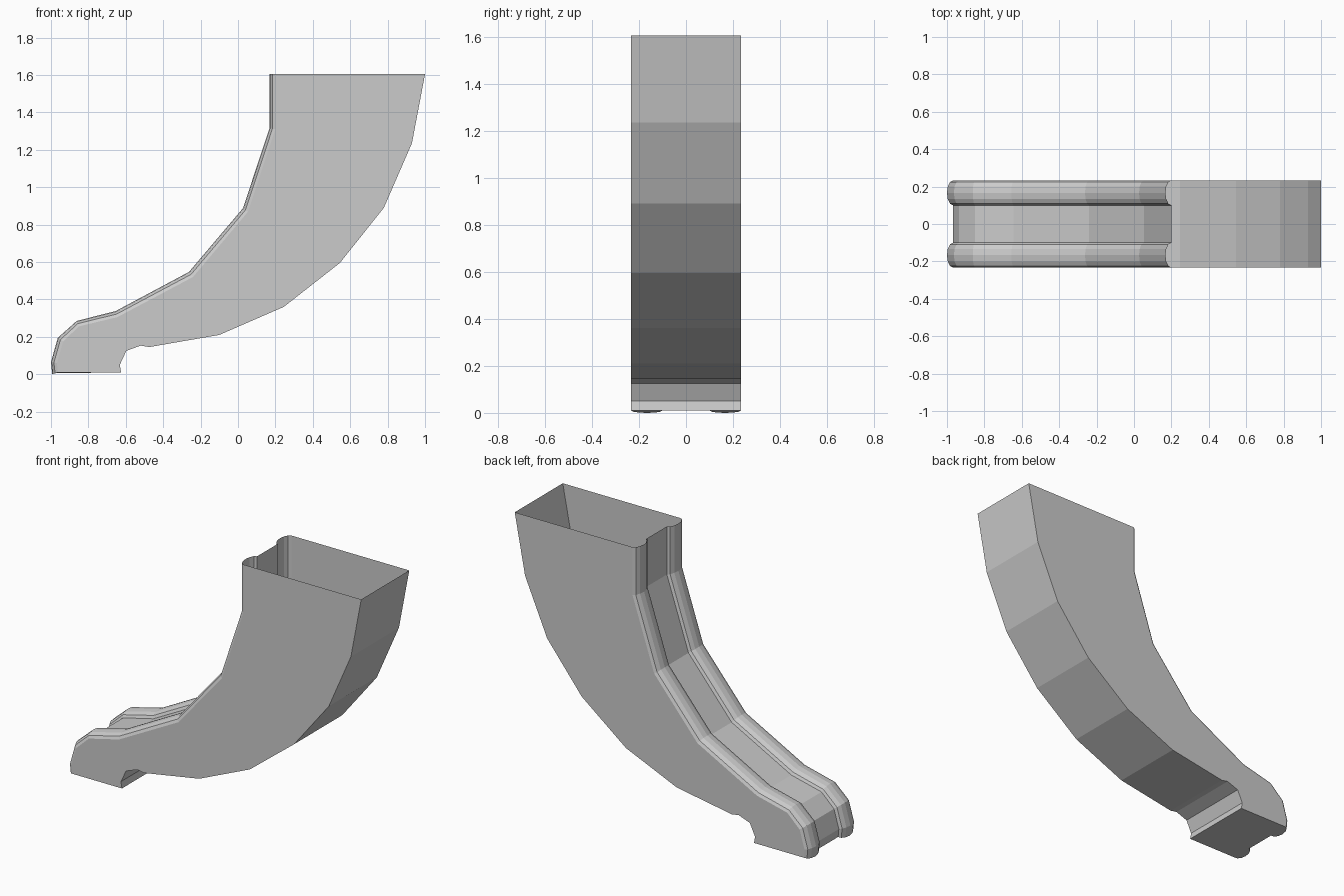
import bpy, bmesh, math

if "Cube" in bpy.data.objects:
    bpy.data.objects.remove(bpy.data.objects["Cube"])

HALF = 0.233      # half width of the leg
GROOVE = 0.10     # half width of the flat channel between the two beads

# Front edge: (inner x, z) for channel and sides, (crest x, z) for bead tops
front = [
    ((0.20, 1.605), (0.168, 1.605)), ((0.20, 1.31), (0.168, 1.315)),
    ((0.053, 0.868), (0.027, 0.888)), ((-0.24, 0.52), (-0.262, 0.547)),
    ((-0.645, 0.305), (-0.655, 0.337)), ((-0.85, 0.256), (-0.862, 0.285)),
    ((-0.935, 0.175), (-0.963, 0.195)), ((-0.968, 0.06), (-1.0, 0.065)),
    ((-0.963, 0.01), (-0.993, 0.0)),
]
# Back edge from the foot up to the open top
back = [(-0.625, 0.01), (-0.632, 0.05), (-0.597, 0.125), (-0.52, 0.153),
        (-0.475, 0.145), (-0.10, 0.21), (0.245, 0.36), (0.545, 0.595),
        (0.78, 0.89), (0.93, 1.235), (1.0, 1.605)]

# Cross-section: two half-round beads as (y, bulge 0..1)
N = 6
mid, rad = (HALF + GROOVE) / 2, (HALF - GROOVE) / 2
bead = [(mid + rad * math.cos(math.pi * i / N), math.sin(math.pi * i / N))
        for i in range(N + 1)]
section = bead + [(-y, b) for y, b in reversed(bead)]

bm = bmesh.new()

# Beaded front skin
rows = [[bm.verts.new((p[0] + (q[0] - p[0]) * b, y, p[1] + (q[1] - p[1]) * b))
         for y, b in section] for p, q in front]
for r, s in zip(rows, rows[1:]):
    for i in range(len(section) - 1):
        bm.faces.new((r[i], r[i + 1], s[i + 1], s[i]))

# Faceted back skin
left = [bm.verts.new((x, HALF, z)) for x, z in back]
right = [bm.verts.new((x, -HALF, z)) for x, z in back]
for i in range(len(back) - 1):
    bm.faces.new((left[i], left[i + 1], right[i + 1], right[i]))

# Flat sides and foot sole; the top stays open
bm.faces.new([r[0] for r in rows] + left)
bm.faces.new([r[-1] for r in rows] + right)
bm.faces.new(rows[-1] + [right[0], left[0]])

bmesh.ops.recalc_face_normals(bm, faces=bm.faces)
mesh = bpy.data.meshes.new("curved_leg")
bm.to_mesh(mesh)
bm.free()
# Outward-facing check using the back skin's uppermost panel
panel = max(mesh.polygons, key=lambda f: f.center.x)
if panel.normal.x < 0:
    mesh.flip_normals()
leg = bpy.data.objects.new("curved_leg", mesh)
bpy.context.collection.objects.link(leg)
